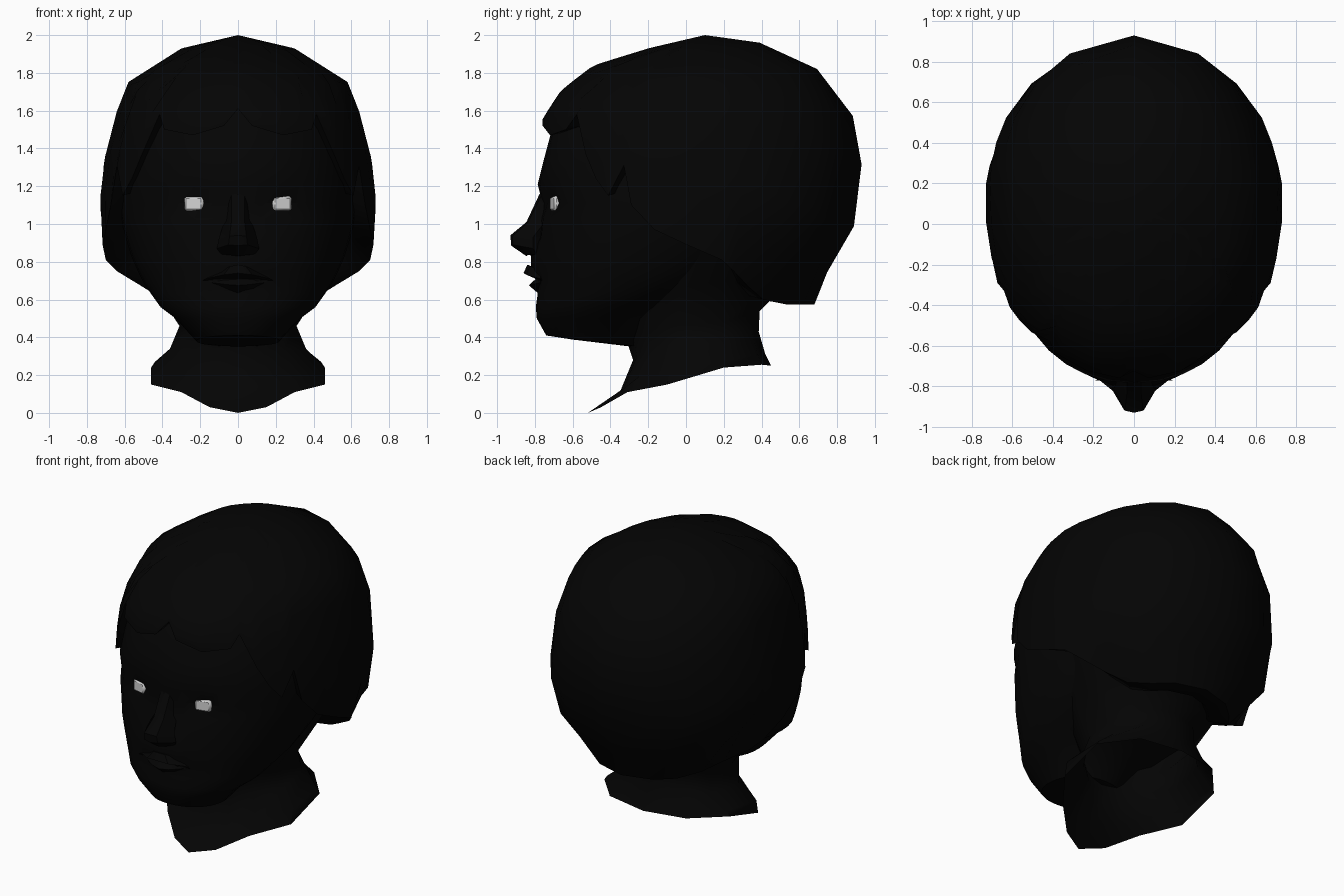
import bpy, bmesh, math
from mathutils import Matrix

if "Cube" in bpy.data.objects:
    bpy.data.objects.remove(bpy.data.objects["Cube"])


def material(name, v):
    m = bpy.data.materials.new(name)
    m.diffuse_color = (v, v, v, 1)
    m.use_nodes = True
    m.node_tree.nodes["Principled BSDF"].inputs["Base Color"].default_value = m.diffuse_color
    return m


BLACK = material("black", 0.0012)
GREY = material("light grey", 0.65)


def finish(name, bm, mat, angle=40):
    bmesh.ops.recalc_face_normals(bm, faces=bm.faces)
    me = bpy.data.meshes.new(name)
    bm.to_mesh(me)
    bm.free()
    me.materials.append(mat)
    ob = bpy.data.objects.new(name, me)
    bpy.context.collection.objects.link(ob)
    bpy.ops.object.select_all(action='DESELECT')
    bpy.context.view_layer.objects.active = ob
    ob.select_set(True)
    bpy.ops.object.shade_smooth_by_angle(angle=math.radians(angle))
    return ob


def loft(name, rings, cap_start=False, cap_end=False, angle=40):
    bm = bmesh.new()
    vs = [[bm.verts.new(p) for p in r] for r in rings]
    n = len(vs[0])
    for a, b in zip(vs, vs[1:]):
        for i in range(n):
            j = (i + 1) % n
            bm.faces.new((a[i], a[j], b[j], b[i]))
    if cap_start:
        bm.faces.new(vs[0][::-1])
    if cap_end:
        bm.faces.new(vs[-1])
    bmesh.ops.remove_doubles(bm, verts=bm.verts, dist=0.0005)
    return finish(name, bm, BLACK, angle)


def mirrored(half):
    # closes a half ring that runs from front centre to back centre
    return half + [(-x, y, z) for x, y, z in half[-2:0:-1]]


def lerp(table, t):
    if t <= table[0][0]:
        return table[0][1]
    for (a, u), (b, v) in zip(table, table[1:]):
        if t <= b:
            return u + (v - u) * (t - a) / (b - a)
    return table[-1][1]


def oval(deg, front, back, width, mid, z, power=0.92):
    a = math.radians(deg)
    s, c = math.sin(a), math.cos(a)
    x = width * max(s, 0) ** power
    k = math.copysign(abs(c) ** power, c)
    return (x, mid - k * (mid - front if c > 0 else back - mid), z)


# Face and skull: height, front, back, half width
levels = [(.405, -.6, -.3, .14), (.41, -.74, -.26, .22), (.5, -.79, -.16, .33),
          (.56, -.795, -.04, .41), (.63, -.785, .1, .46), (.69, -.785, .24, .5),
          (.75, -.785, .32, .53), (.83, -.785, .42, .565), (.93, -.775, .52, .595),
          (1.03, -.77, .6, .62), (1.11, -.76, .68, .63), (1.21, -.785, .7, .63),
          (1.35, -.75, .7, .61), (1.5, -.71, .7, .57), (1.64, -.6, .6, .48)]
rings = []
for z, f, b, w in levels:
    half = []
    for d in range(0, 181, 10):
        x, y, h = oval(d, f, b, w, (f + b) / 2, z)
        if y < -.3:
            # hollow of the eye socket and swell of the mouth
            y += .04 * math.exp(-((x - .22) / .1) ** 2 - ((z - 1.1) / .06) ** 2)
            y -= .06 * math.exp(-(x / .13) ** 2 - ((z - .79) / .055) ** 2)
        if z < .45:
            # underside of the jaw sinks towards the neck
            h -= .12 * max(0, y + .74)
        half.append((x, y, h))
    rings.append(mirrored(half))
loft("face", rings, True, True)

# Neck flaring to an open, pointed base
neck = [
    [(0, -.52, .0), (.15, -.45, .03), (.3, -.31, .11), (.46, -.1, .15), (.46, .2, .24), (.28, .4, .255), (0, .45, .25)],
    [(0, -.35, .11), (.15, -.33, .13), (.3, -.24, .2), (.46, -.08, .24), (.44, .2, .27), (.22, .38, .31), (0, .42, .31)],
    [(0, -.28, .28), (.13, -.26, .3), (.24, -.19, .33), (.36, -.04, .34), (.33, .2, .36), (.18, .35, .42), (0, .385, .43)],
    [(0, -.31, .37), (.14, -.28, .4), (.25, -.2, .44), (.31, -.04, .46), (.3, .2, .48), (.17, .35, .53), (0, .39, .54)],
    [(0, -.3, .6), (.2, -.27, .62), (.36, -.2, .64), (.44, -.04, .66), (.44, .2, .7), (.26, .42, .66), (0, .47, .62)],
    [(0, -.3, .85), (.25, -.25, .86), (.45, -.15, .88), (.56, 0, .9), (.55, .25, .9), (.35, .5, .85), (0, .6, .82)]]
loft("neck", [mirrored(r) for r in neck])

# Hair shell: outline by height, lower hairline by angle from the front
front = [(1.3, -.74), (1.55, -.765), (1.71, -.66), (1.84, -.49), (1.93, -.2), (2, .1)]
back = [(.58, .68), (.75, .75), (.99, .89), (1.32, .93), (1.57, .885), (1.82, .695), (1.96, .39), (2, .1)]
side = [(.58, .44), (.66, .53), (.77, .685), (.83, .715), (1.1, .735), (1.32, .715), (1.58, .65),
        (1.75, .585), (1.93, .3), (2, 0)]
roundness = [(1.5, .89), (1.85, 1.03)]
hairline = [(0, 1.61), (5, 1.52), (18, 1.47), (33, 1.5), (38, 1.58), (44, 1.37), (49, 1.24), (55, 1.15),
            (62, 1.31), (65, 1.1), (74, .97), (85, .89), (97, .81), (103, .75), (111, .67),
            (121, .6), (137, .575), (154, .575), (180, .575)]
# Row heights as fractions from hairline to crown, at front, side and back
rows = [(0, 0, 0), (.06, .24, .12), (.22, .43, .29), (.4, .65, .52),
        (.55, .79, .7), (.67, .86, .874), (.85, .94, .972), (1, 1, 1)]


def hair_point(deg, z):
    return oval(deg, lerp(front, z), lerp(back, z), lerp(side, z), .1, z,
                lerp(roundness, z) if deg < 90 else .97)


inner, under = [], []
for d, z in hairline:
    x, y, h = hair_point(d, z)
    k = .88 if d < 110 else .76
    inner.append((x * k, .1 + (y - .1) * k, h + .02))
    k -= .1
    under.append((x * k, .1 + (y - .1) * k, h + .1))
rings = [mirrored(under), mirrored(inner)]
for a, b, c in rows:
    frac = [(0, a), (90, b), (180, c)]
    rings.append(mirrored([hair_point(d, z + (2 - z) * lerp(frac, d)) for d, z in hairline]))
loft("hair", rings, angle=50)

# Nose: bridge, tip, nostril base
nose = [
    [(0, -.775, 1.16), (.035, -.76, 1.16), (.06, -.7, 1.16), (0, -.68, 1.16)],
    [(0, -.845, 1.01), (.035, -.835, 1.01), (.07, -.74, 1.02), (0, -.68, 1.01)],
    [(0, -.93, .94), (.045, -.92, .935), (.1, -.81, .93), (0, -.68, .93)],
    [(0, -.925, .885), (.05, -.915, .89), (.112, -.81, .87), (0, -.68, .87)],
    [(0, -.845, .83), (.04, -.84, .835), (.09, -.79, .84), (0, -.68, .83)]]
loft("nose", [mirrored(r) for r in nose], True, True, 35)


# Lips: stacked rows that taper to the mouth corners
def lip(name, rows):
    out = []
    for z, y, w, droop in rows:
        half = [(0, y, z), (w * .45, y + .015, z + droop * .3), (w, -.77, z + droop), (0, -.7, z)]
        out.append(mirrored(half))
    loft(name, out, True, True, 35)


lip("upper_lip", [(.785, -.84, .09, -.03), (.74, -.86, .17, -.03), (.71, -.795, .19, -.01)])
lip("lower_lip", [(.71, -.795, .18, 0), (.675, -.832, .14, .015), (.635, -.785, .09, .02)])

# Eyes
for s, label in ((-1, "left"), (1, "right")):
    bm = bmesh.new()
    bmesh.ops.create_cube(bm, size=1, matrix=Matrix.Translation((s * .23, -.688, 1.108))
                          @ Matrix.Rotation(s * .25, 4, 'Z') @ Matrix.Diagonal((.105, .045, .08, 1)))
    bmesh.ops.bevel(bm, geom=bm.edges[:], offset=.012, segments=1, affect='EDGES')
    finish(label + "_eye", bm, GREY)
